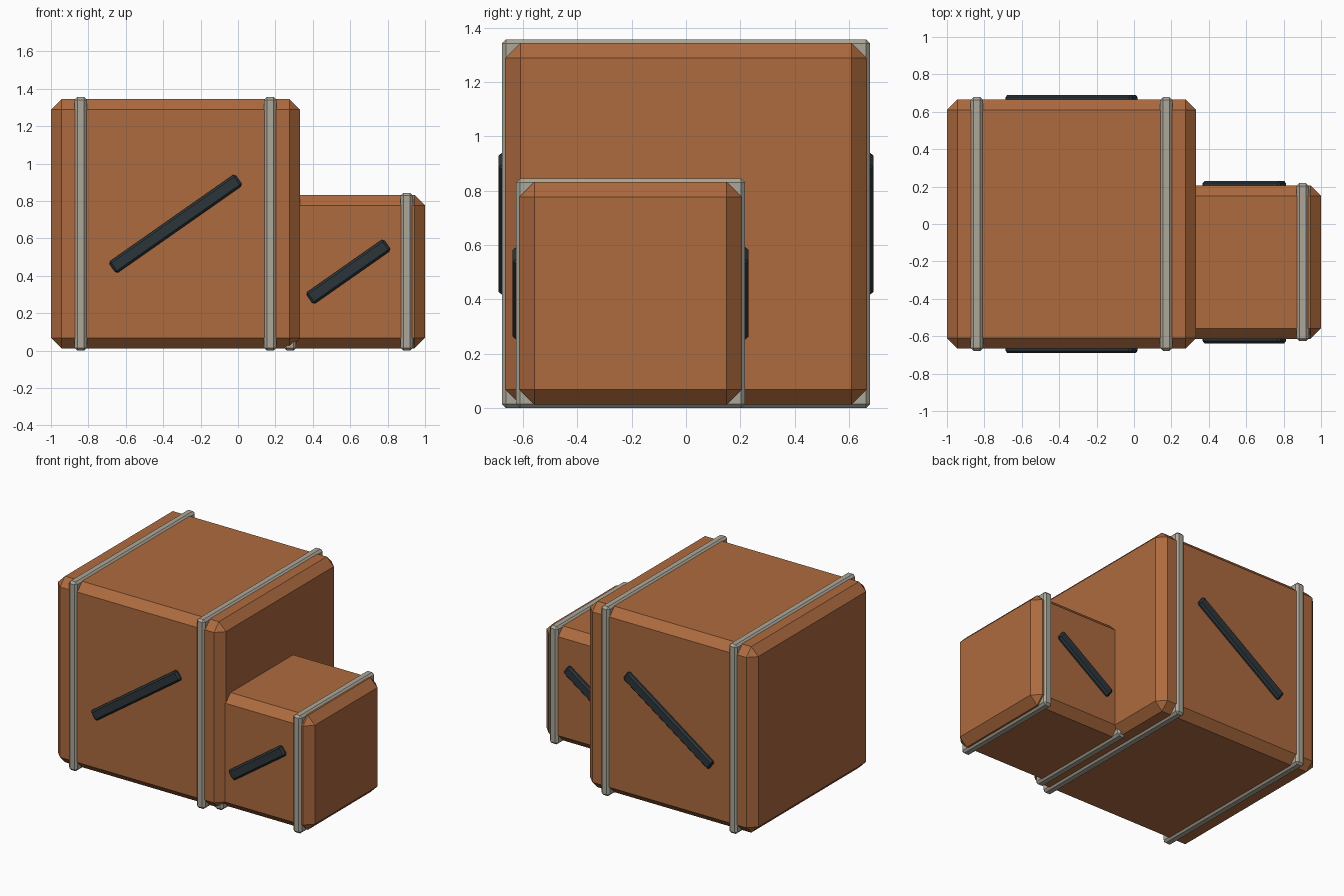
import bpy
from math import radians

if "Cube" in bpy.data.objects:
    bpy.data.objects.remove(bpy.data.objects["Cube"])


def material(name, color):
    m = bpy.data.materials.new(name)
    m.diffuse_color = (*color, 1)
    m.use_nodes = True
    m.node_tree.nodes["Principled BSDF"].inputs["Base Color"].default_value = m.diffuse_color
    return m


WOOD = material("wood", (0.42, 0.145, 0.05))
STRAP = material("strap", (0.42, 0.39, 0.32))
DARK = material("dark_metal", (0.025, 0.035, 0.042))


def block(name, loc, size, bevel, mat, tilt=0):
    """Chamfered flat-faced box."""
    bpy.ops.mesh.primitive_cube_add(size=1, location=loc)
    o = bpy.context.object
    o.name = name
    o.scale = size
    bpy.ops.object.transform_apply(location=False, rotation=False, scale=True)
    o.rotation_euler.y = -tilt
    mod = o.modifiers.new("chamfer", 'BEVEL')
    mod.width = bevel
    mod.segments = 1
    o.data.materials.append(mat)
    return o


def crate(prefix, x, y, s):
    z = s / 2 + 0.012
    # body
    block(prefix + "_crate", (x, y, z), (s, s, s), 0.056, WOOD)
    for side, label in ((-1, "left"), (1, "right")):
        # strap wrapping right around the crate
        block(f"{prefix}_{label}_strap", (x + side * 0.38 * s, y, z),
              (0.066, s + 0.024, s + 0.024), 0.015, STRAP)
    for side, label in ((-1, "front"), (1, "back")):
        # diagonal brace, rising towards +x on both faces
        block(f"{prefix}_{label}_brace", (x, y + side * (s / 2 + 0.002), z),
              (0.62 * s, 0.044, 0.075), 0.012, DARK, radians(35))


crate("large", -0.334, 0.0, 1.332)
crate("small", 0.59, -0.204, 0.82)
